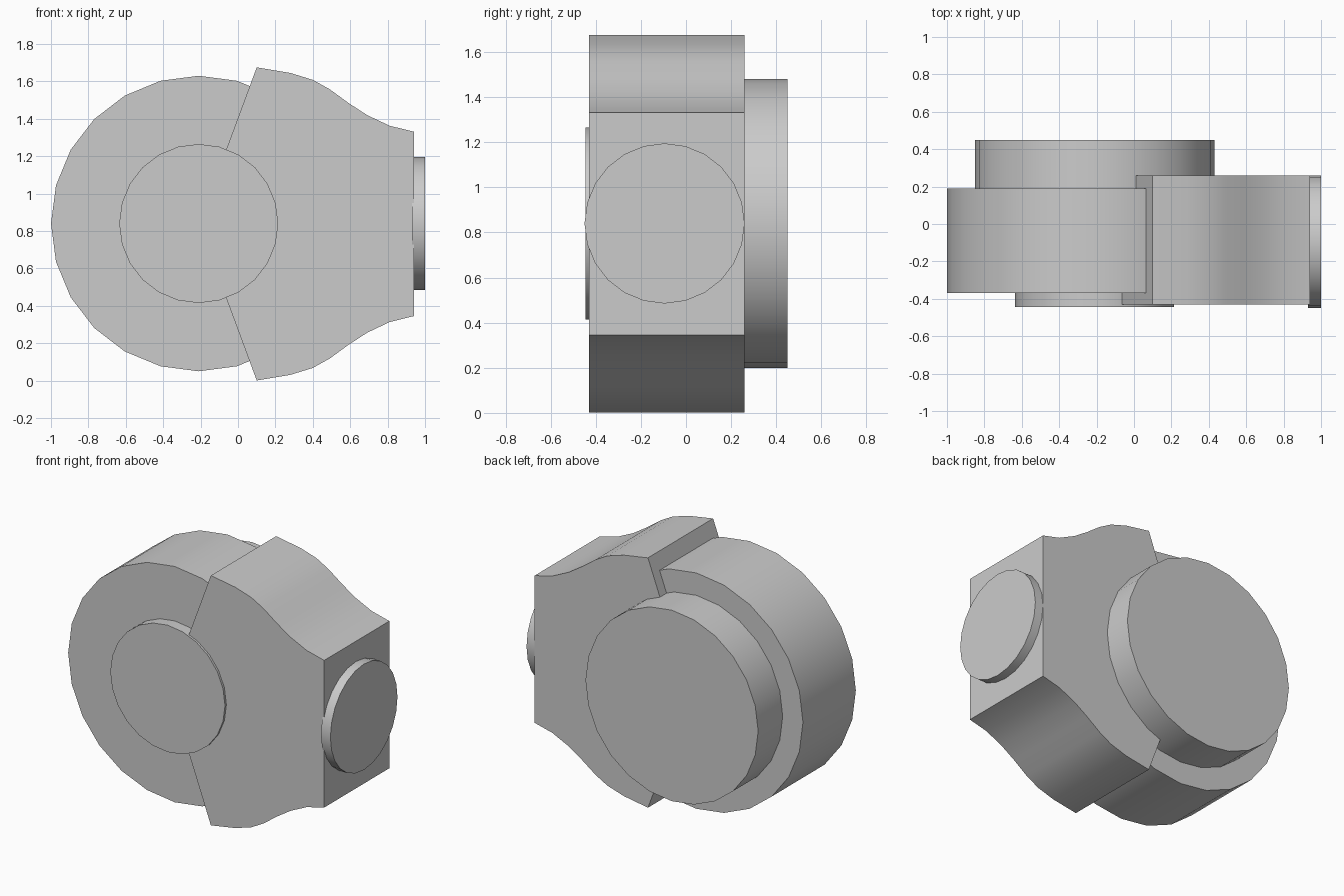
import bpy, bmesh, math
from mathutils import Matrix, Vector

cube = bpy.data.objects.get("Cube")
if cube:
    bpy.data.objects.remove(cube, do_unlink=True)

# One plain grey for the whole model
grey = bpy.data.materials.new("plain grey")
grey.use_nodes = True
colour = (0.6, 0.6, 0.6, 1)
grey.diffuse_color = colour
grey.node_tree.nodes["Principled BSDF"].inputs["Base Color"].default_value = colour

MID_Z = 0.84
HUB_X = -0.21


def finish(bm, name):
    bmesh.ops.recalc_face_normals(bm, faces=bm.faces)
    mesh = bpy.data.meshes.new(name)
    bm.to_mesh(mesh)
    bm.free()
    obj = bpy.data.objects.new(name, mesh)
    bpy.context.collection.objects.link(obj)
    mesh.materials.append(grey)
    bpy.ops.object.select_all(action='DESELECT')
    obj.select_set(True)
    bpy.context.view_layer.objects.active = obj
    bpy.ops.object.shade_smooth_by_angle(angle=math.radians(30))
    return obj


def disc(name, start, end, radius):
    """Closed cylinder between two points."""
    start, end = Vector(start), Vector(end)
    axis = end - start
    turn = axis.to_track_quat('Z', 'Y').to_matrix().to_4x4()
    bm = bmesh.new()
    bmesh.ops.create_cone(bm, cap_ends=True, segments=24, radius1=radius,
                          radius2=radius, depth=axis.length,
                          matrix=Matrix.Translation((start + end) / 2) @ turn)
    return finish(bm, name)


# Stacked round parts along the depth
disc("main_drum", (HUB_X, -0.37, MID_Z), (HUB_X, 0.19, MID_Z), 0.79)
disc("front_cap", (HUB_X, -0.445, MID_Z), (HUB_X, -0.36, MID_Z), 0.425)
disc("back_drum", (HUB_X, 0.18, MID_Z), (HUB_X, 0.45, MID_Z), 0.64)

# Flared bracket: upper outline mirrored below, closing at the hub centre
upper = [(0.10, 0.837), (0.28, 0.807), (0.40, 0.77), (0.49, 0.72),
         (0.59, 0.647), (0.69, 0.582), (0.81, 0.525), (0.94, 0.493)]
outline = [(HUB_X, 0)] + upper + [(x, -h) for x, h in reversed(upper)]
bm = bmesh.new()
face = bm.faces.new([bm.verts.new((x, -0.43, 0.838 + h)) for x, h in outline])
side = bmesh.ops.extrude_face_region(bm, geom=[face])
verts = [g for g in side["geom"] if isinstance(g, bmesh.types.BMVert)]
bmesh.ops.translate(bm, verts=verts, vec=(0, 0.69, 0))
finish(bm, "flared_bracket")

# Round plate on the bracket's end
disc("end_plate", (0.93, -0.095, MID_Z), (1.0, -0.095, MID_Z), 0.355)
